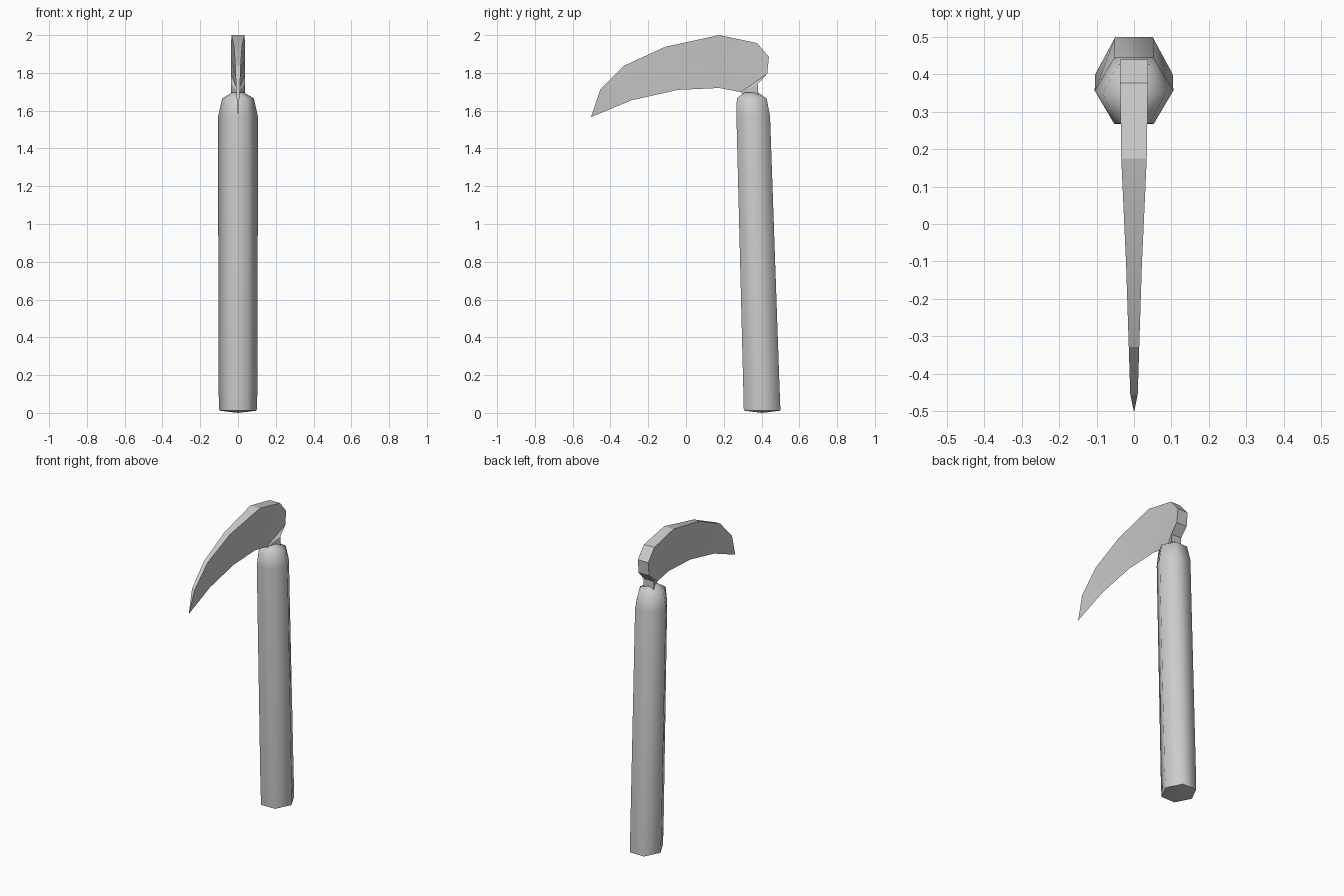
import bpy, bmesh, math

cube = bpy.data.objects.get("Cube")
if cube:
    bpy.data.objects.remove(cube, do_unlink=True)

GREY = (0.6, 0.6, 0.6, 1.0)
grey = bpy.data.materials.new("plain grey")
grey.use_nodes = True
grey.diffuse_color = GREY
grey.node_tree.nodes["Principled BSDF"].inputs["Base Color"].default_value = GREY


def finish(name, bm, smooth_angle):
    bmesh.ops.recalc_face_normals(bm, faces=bm.faces)
    mesh = bpy.data.meshes.new(name)
    bm.to_mesh(mesh)
    bm.free()
    mesh.materials.append(grey)
    obj = bpy.data.objects.new(name, mesh)
    bpy.context.collection.objects.link(obj)
    bpy.ops.object.select_all(action='DESELECT')
    obj.select_set(True)
    bpy.context.view_layer.objects.active = obj
    bpy.ops.object.shade_smooth_by_angle(angle=math.radians(smooth_angle))
    return obj


# Handle: leaning hexagonal grip with a domed top.
# Each ring: centre y, z, half width in x, half depth in y
rings = [(0.403, 0.012, 0.099, 0.097), (0.399, 0.14, 0.104, 0.096),
         (0.356, 1.57, 0.105, 0.089), (0.348, 1.665, 0.084, 0.079),
         (0.345, 1.697, 0.03, 0.035)]
bm = bmesh.new()
loops = []
for cy, z, rx, ry in rings:
    loop = []
    for i in range(6):
        a = math.radians(60 * i)
        loop.append(bm.verts.new((rx * math.cos(a),
                                  cy + ry * math.sin(a) / math.sin(math.pi / 3), z)))
    loops.append(loop)
for low, high in zip(loops, loops[1:]):
    for i in range(6):
        j = (i + 1) % 6
        bm.faces.new((low[i], low[j], high[j], high[i]))
base = bm.verts.new((0, 0.403, 0.0))
for i in range(6):
    bm.faces.new((base, loops[0][(i + 1) % 6], loops[0][i]))
bm.faces.new(loops[-1])
finish("handle", bm, 80)

# Blade: thick spine tapering to a sharp cutting edge, ending in a neck.
# Spine: y, z, half thickness, index of the edge point it joins
tip = (-0.503, 1.566)
edge = [(-0.286, 1.656), (-0.042, 1.71), (0.175, 1.72), (0.291, 1.698), (0.31, 1.66)]
spine = [(-0.455, 1.71, 0.010, 0), (-0.328, 1.838, 0.014, 0),
         (-0.11, 1.938, 0.021, 1), (0.175, 2.0, 0.034, 2),
         (0.376, 1.958, 0.037, 2), (0.439, 1.884, 0.037, 2),
         (0.43, 1.796, 0.037, 3), (0.38, 1.74, 0.037, 3),
         (0.38, 1.66, 0.037, 4)]
bm = bmesh.new()
tip_v = bm.verts.new((0, *tip))
edge_v = [bm.verts.new((0, y, z)) for y, z in edge]
sides = [[bm.verts.new((s * w, y, z)) for y, z, w, _ in spine] for s in (-1, 1)]
left, right = sides
bm.faces.new((tip_v, left[0], right[0]))
for side in sides:
    bm.faces.new((tip_v, side[0], edge_v[0]))
for i in range(len(spine) - 1):
    bm.faces.new((left[i], left[i + 1], right[i + 1], right[i]))
    a, b = spine[i][3], spine[i + 1][3]
    for side in sides:
        corners = [side[i], side[i + 1], edge_v[b]]
        if a != b:
            corners.append(edge_v[a])
        bm.faces.new(corners)
bm.faces.new((left[-1], right[-1], edge_v[-1]))
finish("blade", bm, 20)
